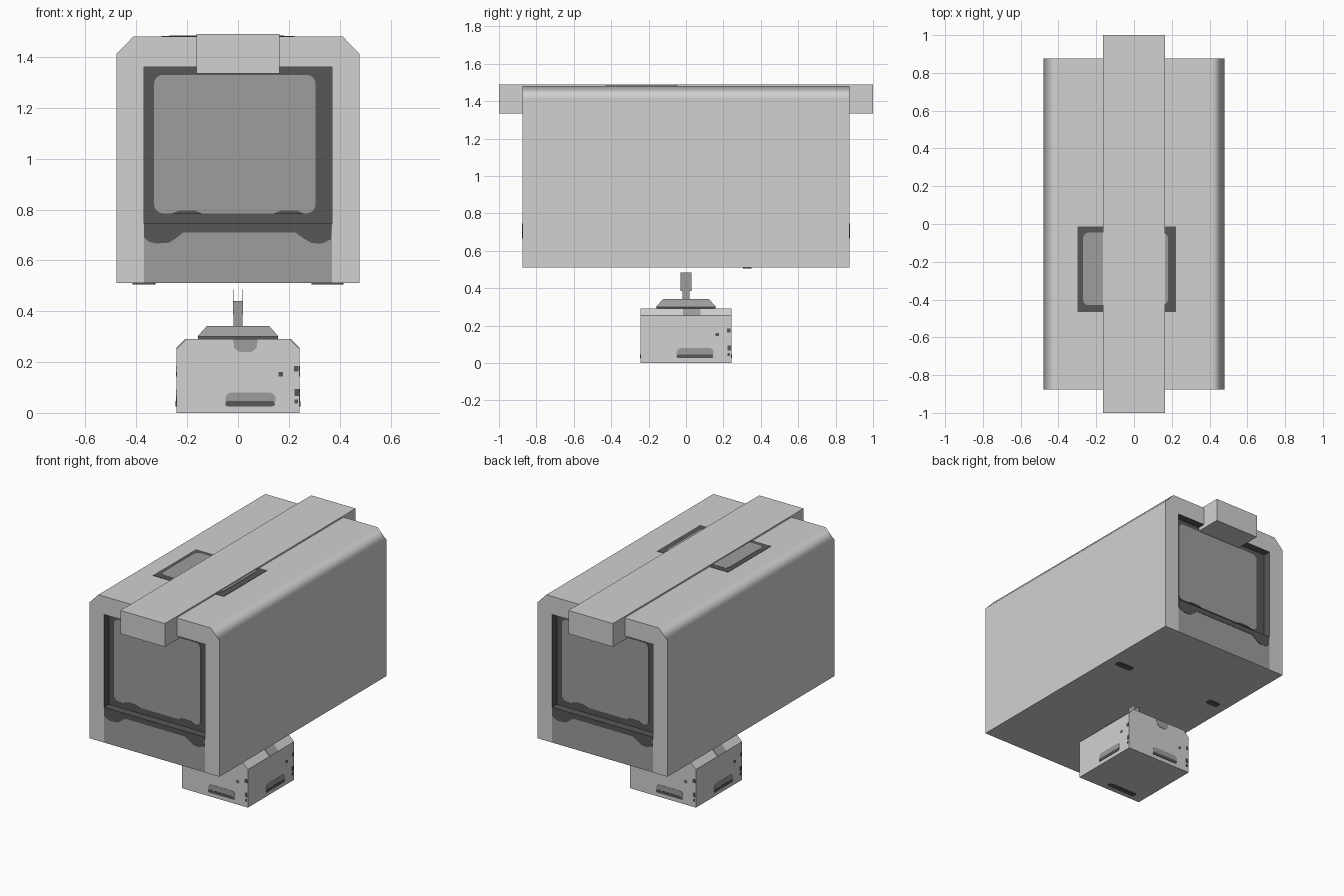
import bpy, bmesh, math
from mathutils import Matrix

if "Cube" in bpy.data.objects:
    bpy.data.objects.remove(bpy.data.objects["Cube"])


def material(name, v):
    m = bpy.data.materials.new(name)
    m.diffuse_color = (v, v, v, 1)
    m.use_nodes = True
    m.node_tree.nodes["Principled BSDF"].inputs["Base Color"].default_value = m.diffuse_color
    return m


LIGHT = material("light_grey", 0.64)
GREY = material("mid_grey", 0.34)
DARK = material("dark_grey", 0.095)


def prism(name, pts, y0, y1, *mats, rule=None, move=None):
    """Extrude an (x, z) outline from y0 to y1; rule(centre, normal) picks a slot."""
    bm = bmesh.new()
    face = bm.faces.new([bm.verts.new((x, y0, z)) for x, z in pts])
    ext = bmesh.ops.extrude_face_region(bm, geom=[face])["geom"]
    bmesh.ops.translate(bm, vec=(0, y1 - y0, 0),
                        verts=[g for g in ext if isinstance(g, bmesh.types.BMVert)])
    bmesh.ops.recalc_face_normals(bm, faces=bm.faces)
    if rule:
        for f in bm.faces:
            f.material_index = rule(f.calc_center_median(), f.normal)
    me = bpy.data.meshes.new(name)
    if move:
        bm.transform(move)
    bm.to_mesh(me)
    bm.free()
    for m in mats:
        me.materials.append(m)
    ob = bpy.data.objects.new(name, me)
    bpy.context.collection.objects.link(ob)
    return ob


def rect(x0, x1, z0, z1):
    return [(x0, z0), (x1, z0), (x1, z1), (x0, z1)]


def rounded(x0, x1, z0, z1, r, n=4):
    pts = []
    for i, (cx, cz) in enumerate(rect(x0 + r, x1 - r, z0 + r, z1 - r)):
        for k in range(n + 1):
            a = math.pi + (i + k / n) * math.pi / 2
            pts.append((cx + r * math.cos(a), cz + r * math.sin(a)))
    return pts


def plate(name, pts, depth, mat, move=None, lift=0.004):
    """Thin painted plate on the plane y = -depth, facing -y before the move."""
    return prism(name, pts, -depth - lift, -depth + 0.002, mat, move=move)


def turn(deg, axis="Z"):
    return Matrix.Rotation(math.radians(deg), 4, axis)


# Outer housing: chamfered inverted U, dark inside walls
shell = prism("housing_shell",
              [(-.478, .51), (-.478, 1.412), (-.412, 1.48), (.412, 1.48), (.478, 1.412),
               (.478, .51), (.37, .51), (.37, 1.36), (-.37, 1.36), (-.37, .51)],
              -.875, .875, LIGHT, DARK,
              rule=lambda c, n: int(abs(n.y) < .1 and abs(c.x) < .375
                                    and .6 < c.z < 1.4))
bpy.context.view_layer.objects.active = shell
shell.select_set(True)
bpy.ops.object.shade_smooth_by_angle(angle=math.radians(50))
wn = shell.modifiers.new("flat_sides", "WEIGHTED_NORMAL")
wn.keep_sharp = True
wn.weight = 100

# Lower panel, with light underside and dark ledge
prism("lower_panel", rect(-.37, .37, .51, .745), -.875, .875, GREY, LIGHT, DARK,
      rule=lambda c, n: 1 if n.z < -.5 else 2 if n.z > .5 else 0)
# Recessed core carrying the screens
prism("screen_core", rect(-.37, .37, .745, 1.36), -.825, .825, DARK)
# Long bar through the top
prism("top_bar", rect(-.163, .163, 1.335, 1.49), -1, 1, LIGHT)

# Both ends: screen and dark stain below it
stain = [(-.37, .745), (-.37, .69), (-.35, .673), (-.32, .666), (-.27, .67), (-.24, .69),
         (-.215, .71), (.225, .71), (.26, .685), (.29, .668), (.33, .666), (.365, .682),
         (.37, .745)]
for a in (0, 180):
    plate("screen", rounded(-.33, .305, .785, 1.33, .035), .825, GREY, turn(a))
    for x in (-.2, .2):
        plate("screen_notch", [(x - .06, .784), (x + .06, .784), (x + .03, .797),
                               (x - .03, .797)], .825, DARK, turn(a), .006)
    plate("panel_stain", stain, .875, DARK, turn(a), .002)

# Painted hatch on the roof and two marks on the underside
roof, floor = turn(-90, "X"), turn(90, "X")
plate("roof_hatch_frame", rect(-.3, .222, -.465, -.012), 1.48, DARK, roof, .002)
plate("roof_hatch", rounded(-.27, .18, -.43, -.045, .03), 1.48, GREY, roof)
plate("underside_mark_right", rounded(.29, .415, -.35, -.305, .015), -.51, DARK, floor)
plate("underside_mark_left", rounded(-.415, -.325, -.35, -.305, .015), -.51, DARK, floor)

# Base block
prism("base", [(-.242, 0), (.242, 0), (.242, .253), (.204, .291), (-.204, .291),
               (-.242, .253)], -.242, .242, LIGHT)
plate("base_underside_slot", rounded(-.17, .05, .17, .21, .018), 0, DARK, floor, .001)

# Slots and specks on the four base sides
for i in range(4):
    m = turn(90 * i)
    plate("base_slot_shade", rounded(-.05, .148, .03, .08, .024), .242, GREY, m, .002)
    plate("base_slot", rounded(-.05, .145, .026, .046, .009), .242, DARK, m, .003)
    for x, z, w, h in ((.168, .152, .009, .008), (.229, .173, .009, .011),
                       (.231, .08, .009, .014), (.229, .045, .007, .008)):
        plate("base_speck", rect(x - w, x + w, z - h, z + h), .242, DARK, m, .002)
    patch = [(-.02, .29), (-.015, .255), (.005, .24), (.055, .24), (.072, .255), (.078, .29)]
    if i % 2 == 0:
        plate("base_top_patch", patch, .242, GREY, m, .002)
    else:
        # the side patches lie on the sloping chamfer
        tilt = m @ Matrix.Translation((0, -.242, .253)) @ turn(-45, "X")
        plate("base_top_patch", rect(-.015, .078, 0, .053), 0, GREY, tilt, .002)

# Mount: dark gasket, tapered collar, post and hinge cheeks
prism("mount_gasket", rect(-.158, .158, .29, .302), -.158, .158, DARK)
collar = prism("mount_collar", rect(-.16, .16, .3, .341), -.16, .16, GREY)
for v in collar.data.vertices:
    if v.co.z > .32:
        v.co.x *= .77
        v.co.y *= .77
prism("mount_post", rect(-.018, .018, .34, .44), -.02, .02, GREY)
for s in (-1, 1):
    prism("hinge_cheek", rect(s * .018 - .001, s * .018 + .001, .385, .485),
          -.03, .03, GREY)
